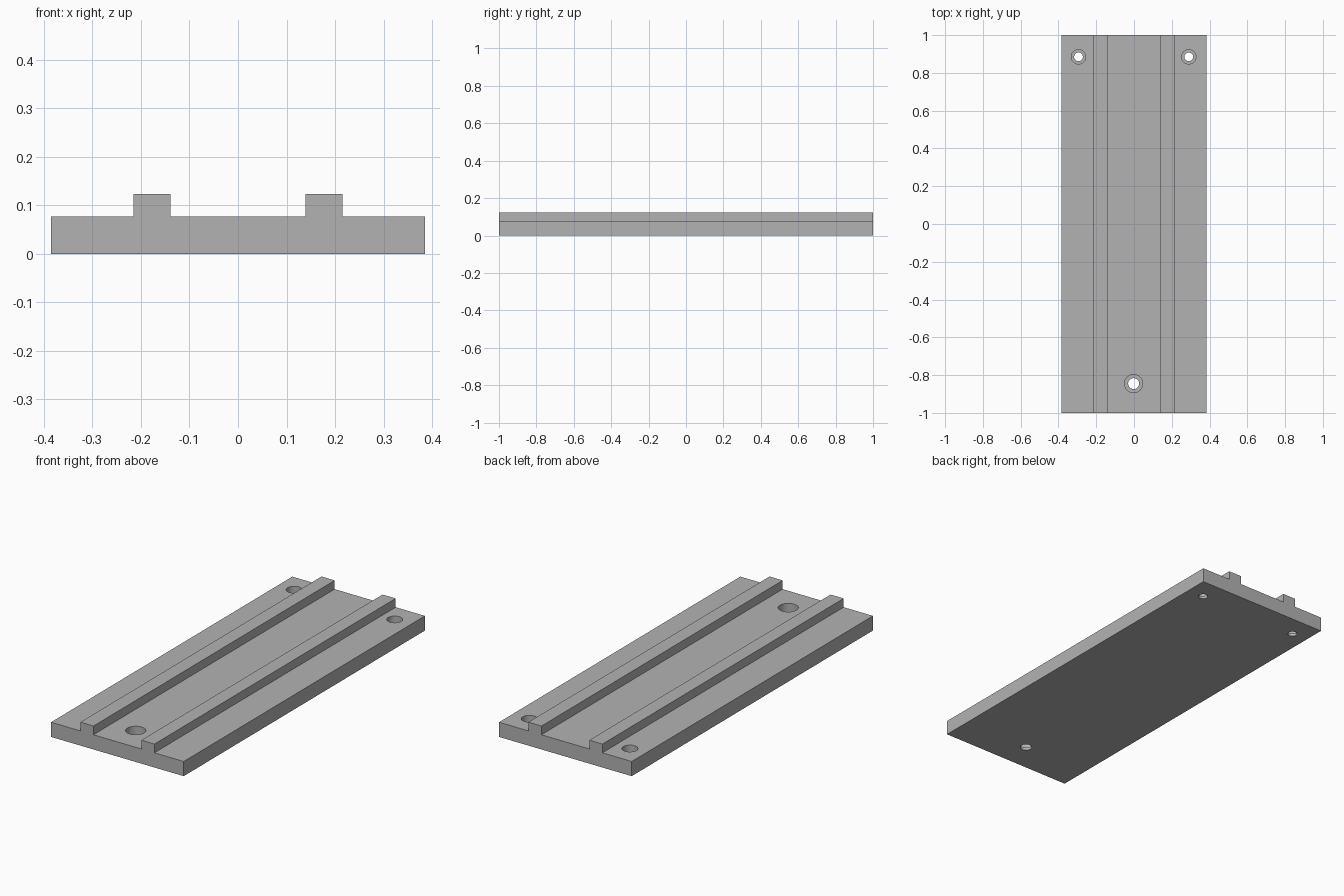
import bpy
import bmesh
import math

cube = bpy.data.objects.get("Cube")
if cube:
    bpy.data.objects.remove(cube, do_unlink=True)

HALF_W, HALF_L = 0.385, 1.0
PLATE_H, RAIL_H = 0.077, 0.123
RAIL_IN, RAIL_OUT = 0.139, 0.215
SHOULDER = 0.015
SIDES = 48

# Single grey material
grey = bpy.data.materials.new("plain grey")
grey.use_nodes = True
colour = (0.45, 0.45, 0.45, 1)
grey.diffuse_color = colour
grey.node_tree.nodes["Principled BSDF"].inputs["Base Color"].default_value = colour


def make_object(name, bm):
    bmesh.ops.recalc_face_normals(bm, faces=bm.faces)
    mesh = bpy.data.meshes.new(name)
    bm.to_mesh(mesh)
    bm.free()
    mesh.materials.append(grey)
    obj = bpy.data.objects.new(name, mesh)
    bpy.context.collection.objects.link(obj)
    return obj


# Base plate with two rails: mirrored cross-section, extruded along y
right_half = [(RAIL_IN, PLATE_H), (RAIL_IN, RAIL_H), (RAIL_OUT, RAIL_H),
              (RAIL_OUT, PLATE_H), (HALF_W, PLATE_H), (HALF_W, 0)]
profile = right_half + [(-x, z) for x, z in reversed(right_half)]
bm = bmesh.new()
section = bm.faces.new([bm.verts.new((x, -HALF_L, z)) for x, z in profile])
extruded = bmesh.ops.extrude_face_region(bm, geom=[section], use_keep_orig=True)
end_verts = [v for v in extruded["geom"] if isinstance(v, bmesh.types.BMVert)]
bmesh.ops.translate(bm, verts=end_verts, vec=(0, 2 * HALF_L, 0))
plate = make_object("railed_base_plate", bm)


# Stepped cutter for a counterbored screw hole
def hole_cutter(name, x, y, inner, outer):
    bm = bmesh.new()
    steps = [(inner, -0.05), (inner, SHOULDER), (outer, SHOULDER), (outer, 0.2)]
    rings = []
    for r, z in steps:
        rings.append([bm.verts.new((x + r * math.cos(a), y + r * math.sin(a), z))
                      for a in (math.tau * i / SIDES for i in range(SIDES))])
    for low, high in zip(rings, rings[1:]):
        for i in range(SIDES):
            j = (i + 1) % SIDES
            bm.faces.new((low[i], low[j], high[j], high[i]))
    bm.faces.new(rings[0])
    bm.faces.new(rings[-1])
    obj = make_object(name, bm)
    obj.hide_render = True
    return obj


cutters = [hole_cutter("left_hole_cutter", 0.29, 0.885, 0.023, 0.038),
           hole_cutter("right_hole_cutter", -0.294, 0.885, 0.023, 0.038),
           hole_cutter("front_hole_cutter", -0.002, -0.845, 0.029, 0.048)]

# Cut the holes and discard the cutters
bpy.context.view_layer.objects.active = plate
for cutter in cutters:
    mod = plate.modifiers.new("screw_hole", 'BOOLEAN')
    mod.operation = 'DIFFERENCE'
    mod.solver = 'EXACT'
    mod.object = cutter
    bpy.ops.object.modifier_apply(modifier=mod.name)
    bpy.data.objects.remove(cutter, do_unlink=True)

# Smooth hole walls, crisp edges elsewhere
bpy.ops.object.select_all(action='DESELECT')
plate.select_set(True)
bpy.ops.object.shade_smooth_by_angle(angle=math.radians(30))
